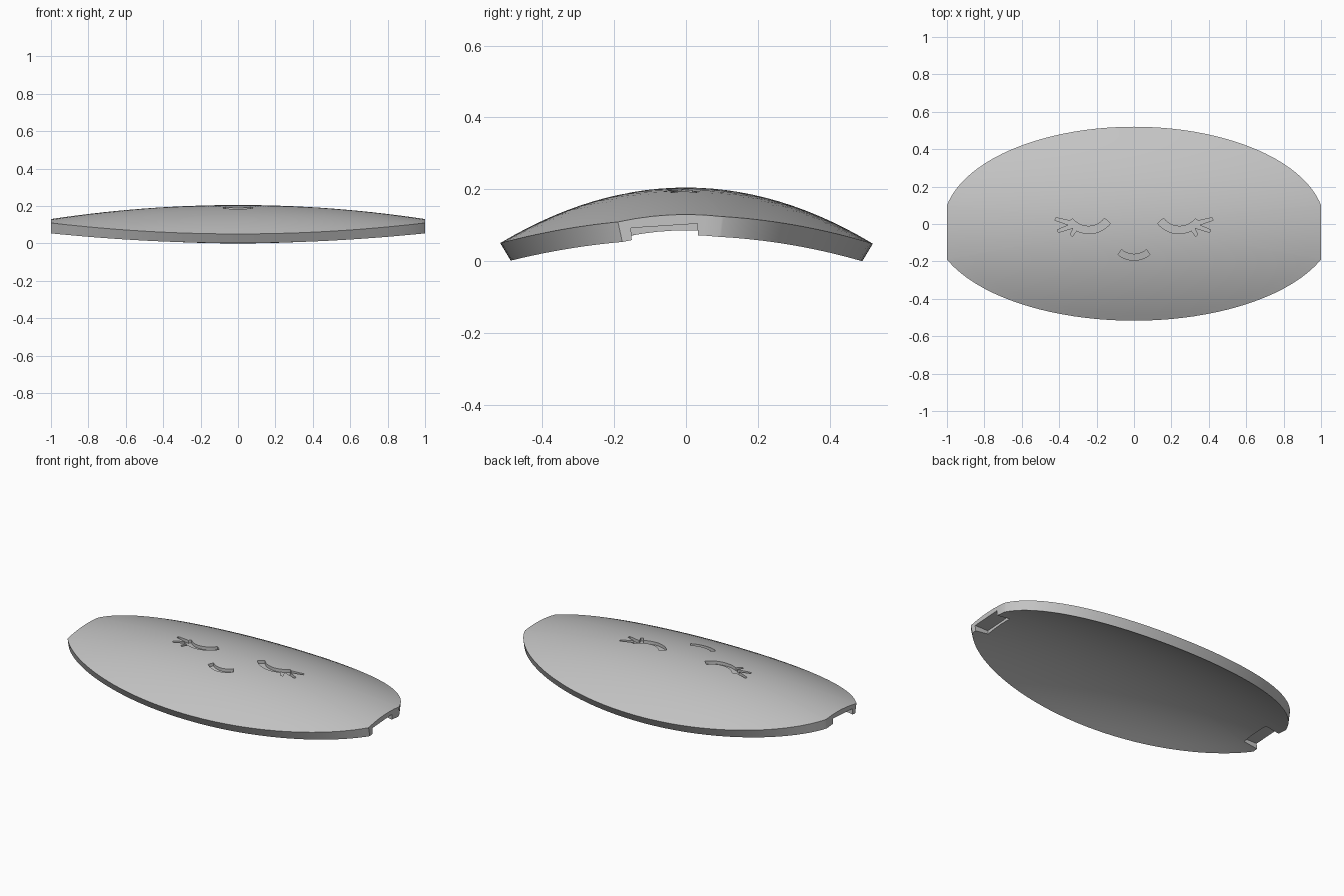
import bpy
import bmesh
from math import sin, cos, pi, sqrt, radians
from mathutils import Vector

cube = bpy.data.objects.get("Cube")
if cube:
    bpy.data.objects.remove(cube)

grey = bpy.data.materials.new("plain_grey")
grey.use_nodes = True
tone = (0.55, 0.55, 0.55, 1)
grey.diffuse_color = tone
grey.node_tree.nodes["Principled BSDF"].inputs["Base Color"].default_value = tone


def top_z(x, y):
    return 0.205 - 0.075 * x * x - 0.578 * y * y


def make_object(name, bm):
    bmesh.ops.recalc_face_normals(bm, faces=bm.faces)
    mesh = bpy.data.meshes.new(name)
    bm.to_mesh(mesh)
    bm.free()
    obj = bpy.data.objects.new(name, mesh)
    bpy.context.collection.objects.link(obj)
    mesh.materials.append(grey)
    return obj


# Outline: two elliptical arcs joined by straight ends
def outline(steps=48, end_steps=6):
    xs = [sin(pi * (0.5 - i / steps)) for i in range(steps + 1)]
    back = [(x, 0.52 * sqrt(1 - x * x / 1.038)) for x in xs]
    front = [(-x, -0.517 * sqrt(1 - x * x / 1.155)) for x in xs]

    def bridge(a, b):
        return [(a[0], a[1] + (b[1] - a[1]) * i / end_steps) for i in range(1, end_steps)]
    return back + bridge(back[-1], front[0]) + front + bridge(front[-1], back[0])


# Domed shell with the underside offset inwards
def build_shell(rings=14):
    bm = bmesh.new()
    rim = outline()
    n = len(rim)

    def top(x, y):
        return bm.verts.new((x, y, top_z(x, y)))

    def under(x, y):
        slope = 1.156 * y
        k = 0.057 / sqrt(1 + slope * slope)
        return bm.verts.new((x, y - slope * k, top_z(x, y) - k))

    edges = []
    for maker in (top, under):
        centre = maker(0, 0)
        prev = None
        for r in range(1, rings + 1):
            ring = [maker(x * r / rings, y * r / rings) for x, y in rim]
            for i in range(n):
                j = (i + 1) % n
                if prev:
                    bm.faces.new((prev[i], prev[j], ring[j], ring[i]))
                else:
                    bm.faces.new((centre, ring[j], ring[i]))
            prev = ring
        edges.append(prev)
    a, b = edges
    for i in range(n):
        j = (i + 1) % n
        bm.faces.new((a[i], a[j], b[j], b[i]))
    return make_object("domed_shell", bm)


# Groove cutter: a stroke along a path, with a floor following the dome
def groove(name, path, w0, w1, depth=0.018):
    bm = bmesh.new()
    sections = []
    last = len(path) - 1
    for i, p in enumerate(path):
        d = (path[min(i + 1, last)] - path[max(i - 1, 0)]).normalized()
        half = Vector((-d.y, d.x)) * (w0 + (w1 - w0) * i / last) / 2
        l, r = p + half, p - half
        sections.append([bm.verts.new((q.x, q.y, z)) for q, z in (
            (l, top_z(*l) - depth), (r, top_z(*r) - depth), (r, 0.3), (l, 0.3))])
    for s, t in zip(sections, sections[1:]):
        for k in range(4):
            m = (k + 1) % 4
            bm.faces.new((s[k], s[m], t[m], t[k]))
    bm.faces.new(sections[0])
    bm.faces.new(sections[-1])
    return make_object(name, bm)


def arc(cx, cy, radius, start, end, steps=14):
    angles = [radians(start + (end - start) * i / steps) for i in range(steps + 1)]
    return [Vector((cx + radius * cos(a), cy + radius * sin(a))) for a in angles]


# End notch cutter, tilted slightly about the long axis
def notch(side):
    bm = bmesh.new()
    bmesh.ops.create_cube(bm, size=1)
    bmesh.ops.scale(bm, vec=(0.2, 0.185, 0.1), verts=bm.verts)
    obj = make_object("notch_cutter", bm)
    obj.location = (side * 1.01, -0.0575, 0.0485)
    obj.rotation_euler.x = 0.065
    return obj


shell = build_shell()
cutters = [groove("mouth_cutter", arc(0, -0.06, 0.118, 230, 310), 0.032, 0.032)]
lashes = [((0.325, 0.0), (0.42, 0.027)),
          ((0.315, -0.005), (0.407, -0.038)),
          ((0.305, -0.012), (0.335, -0.062))]
for side in (1, -1):
    cutters.append(notch(side))
    lid = [Vector((side * p.x, p.y)) for p in arc(0.242, 0.095, 0.127, 218, 322)]
    cutters.append(groove("eyelid_cutter", lid, 0.042, 0.036))
    for a, b in lashes:
        path = [Vector((side * x, y)) for x, y in (a, b)]
        cutters.append(groove("lash_cutter", path, 0.026, 0.014))

# Cut each feature, then discard its cutter
bpy.context.view_layer.objects.active = shell
for cutter in cutters:
    cutter.hide_render = True
    mod = shell.modifiers.new("cut", "BOOLEAN")
    mod.operation = "DIFFERENCE"
    mod.solver = "EXACT"
    mod.object = cutter
    bpy.ops.object.modifier_apply(modifier=mod.name)
    bpy.data.objects.remove(cutter)

bpy.ops.object.select_all(action="DESELECT")
shell.select_set(True)
bpy.ops.object.shade_smooth_by_angle(angle=radians(30))
